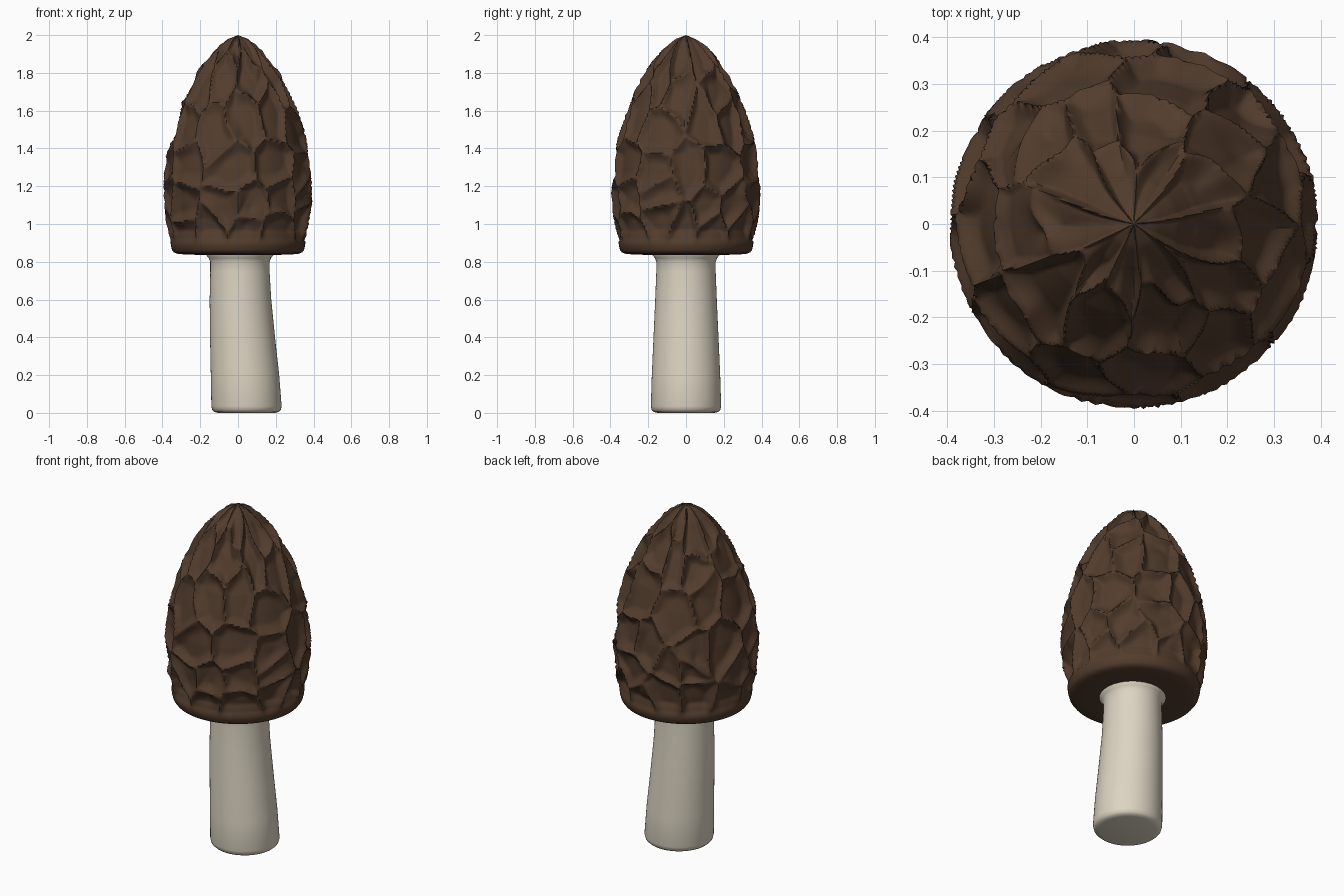
import bpy, bmesh, math, random
from mathutils import noise, Vector

if "Cube" in bpy.data.objects:
    bpy.data.objects.remove(bpy.data.objects["Cube"])

random.seed(11)


def material(name, rgb):
    m = bpy.data.materials.new(name)
    m.diffuse_color = (*rgb, 1)
    m.use_nodes = True
    m.node_tree.nodes["Principled BSDF"].inputs["Base Color"].default_value = m.diffuse_color
    return m


def lerp_profile(table, t):
    """Smooth interpolation through evenly weighted (key, value) points."""
    for i in range(len(table) - 1):
        (a, va), (b, vb) = table[i], table[i + 1]
        if t <= b:
            f = max(0, (t - a) / (b - a))
            return va + (vb - va) * f
    return table[-1][1]


def lathe(name, rings, mat, angle):
    """Skin a list of rings of points; one-point rings become poles."""
    bm = bmesh.new()
    rows = [[bm.verts.new(p) for p in ring] for ring in rings]
    for lo, hi in zip(rows, rows[1:]):
        n = max(len(lo), len(hi))
        for j in range(n):
            k = (j + 1) % n
            if len(lo) == 1:
                bm.faces.new((lo[0], hi[k], hi[j]))
            elif len(hi) == 1:
                bm.faces.new((lo[j], lo[k], hi[0]))
            else:
                bm.faces.new((lo[j], lo[k], hi[k], hi[j]))
    bmesh.ops.recalc_face_normals(bm, faces=bm.faces)
    me = bpy.data.meshes.new(name)
    bm.to_mesh(me)
    bm.free()
    ob = bpy.data.objects.new(name, me)
    bpy.context.collection.objects.link(ob)
    me.materials.append(mat)
    bpy.context.view_layer.objects.active = ob
    ob.select_set(True)
    bpy.ops.object.shade_smooth_by_angle(angle=math.radians(angle))
    ob.select_set(False)
    return ob


brown = material("dark brown", (0.085, 0.046, 0.026))
cream = material("cream", (0.72, 0.66, 0.54))

# Stem: (height, radius, x offset), leaning slightly at the foot
stem = [(0.0, 0.15, 0.045), (0.005, 0.17, 0.045), (0.015, 0.181, 0.045),
        (0.035, 0.186, 0.045), (0.2, 0.181, 0.037), (0.4, 0.172, 0.024),
        (0.6, 0.163, 0.013), (0.75, 0.157, 0.01), (0.8, 0.157, 0.01),
        (0.82, 0.165, 0.01), (0.84, 0.182, 0.01), (0.87, 0.182, 0.01)]
N = 64
rings = [[(0.045, 0, 0)]]
for z, r, x in stem:
    rings.append([(x + r * math.cos(a), r * math.sin(a), z)
                  for a in (2 * math.pi * i / N for i in range(N))])
rings.append([(0.01, 0, 0.87)])
lathe("stem", rings, cream, 50)

# Pit centres scattered in (angle, height), staggered row by row
cells = []
for row, (z, n) in enumerate([(0.97, 13), (1.13, 12), (1.31, 11), (1.52, 11),
                              (1.74, 10), (1.93, 9)]):
    for i in range(n):
        a = (i + 0.5 * (row % 2) + random.uniform(-0.3, 0.3)) * 2 * math.pi / n
        cells.append((a, z + random.uniform(-0.07, 0.07), random.uniform(0.75, 1.15)))


def pit(a, z):
    """0 on a ridge, rising to about 1 inside a pit."""
    w = noise.noise(Vector((3 * math.cos(a), 3 * math.sin(a), 5 * z)))
    a, z = a + 0.10 * w, z + 0.03 * w
    d = []
    for ca, cz, s in cells:
        da = (a - ca + math.pi) % (2 * math.pi) - math.pi
        d.append((math.hypot(0.36 * da, 0.75 * (z - cz)), s))
    d.sort()
    t = min(1, (d[1][0] - d[0][0]) / 0.085)
    return (1 - (1 - t) ** 2) * d[0][1]


# Cap: ridge envelope by height, hollowed by the pits
outer = [(0.915, 0.357), (0.95, 0.372), (1.0, 0.382), (1.1, 0.394), (1.2, 0.398),
         (1.3, 0.392), (1.4, 0.377), (1.5, 0.352), (1.6, 0.322), (1.7, 0.278),
         (1.8, 0.225), (1.88, 0.168), (1.94, 0.112), (1.98, 0.055), (2.0, 0.0)]
M, ROWS = 240, 130
angles = [2 * math.pi * i / M for i in range(M)]
rings = [[(0, 0, 0.838)]]
for z, r in [(0.836, 0.17), (0.838, 0.27), (0.842, 0.32), (0.85, 0.34),
             (0.862, 0.349), (0.885, 0.355)]:
    rings.append([(r * math.cos(a), r * math.sin(a), z) for a in angles])
for k in range(ROWS):
    f = k / ROWS
    z = 0.905 + 1.095 * (1 - (1 - f) ** 1.25)
    r0 = lerp_profile(outer, z)
    slope = (lerp_profile(outer, z + 0.02) - lerp_profile(outer, z - 0.02)) / 0.04
    nl = math.hypot(1, slope)
    fade = min(1, (z - 0.905) / 0.05) * min(1, r0 / 0.16)
    ring = []
    for a in angles:
        d = 0.042 * fade * pit(a, z)
        r = max(0.002, r0 - d / nl)
        ring.append((r * math.cos(a), r * math.sin(a), z + d * slope / nl))
    rings.append(ring)
rings.append([(0, 0, 2.0)])
lathe("ridged_cap", rings, brown, 60)
